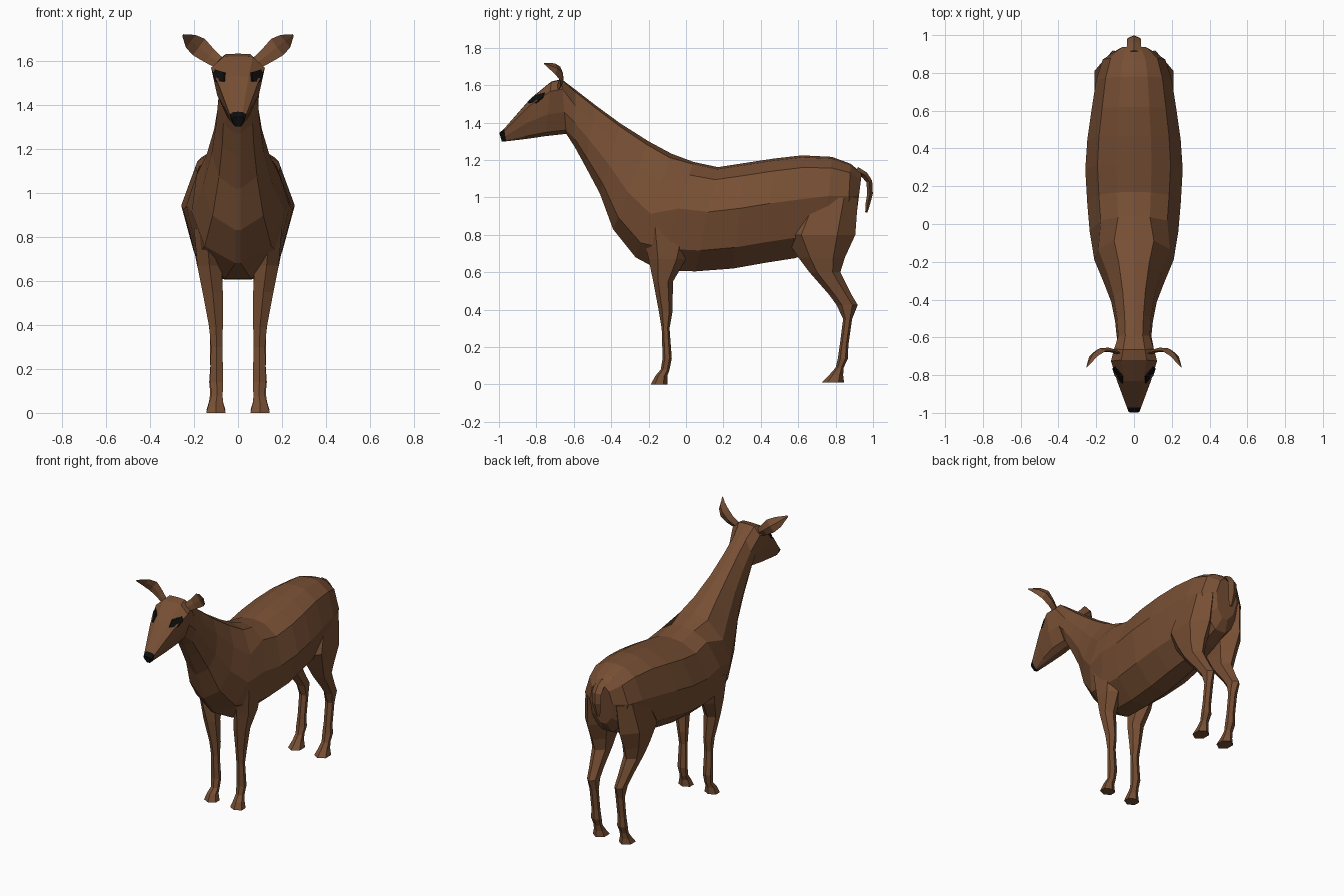
import bpy, bmesh, math
from mathutils import Vector
from mathutils.bvhtree import BVHTree


def material(name, color):
    m = bpy.data.materials.new(name)
    m.diffuse_color = (*color, 1)
    return m


brown = material("brown coat", (0.185, 0.078, 0.034))
black = material("black", (0.004, 0.004, 0.004))


def finish(name, bm, mats):
    bmesh.ops.recalc_face_normals(bm, faces=bm.faces)
    me = bpy.data.meshes.new(name)
    bm.to_mesh(me)
    bm.free()
    ob = bpy.data.objects.new(name, me)
    bpy.context.collection.objects.link(ob)
    for m in mats:
        me.materials.append(m)
    return ob


def loft(rings):
    """Skin a row of closed rings and cap both ends."""
    bm = bmesh.new()
    rows = [[bm.verts.new(p) for p in r] for r in rings]
    n = len(rows[0])
    for a, b in zip(rows, rows[1:]):
        for i in range(n):
            j = (i + 1) % n
            bm.faces.new((a[i], a[j], b[j], b[i]))
    bm.faces.new(rows[0])
    bm.faces.new(rows[-1])
    return bm


# Half sections: (share of the way from top to bottom, share of half width)
HEAD = [(0, 0), (0.01, 0.55), (0.18, 1), (0.6, 0.78), (0.93, 0.42), (1, 0)]
NECK = [(0, 0), (0.04, 0.5), (0.28, 0.9), (0.58, 1), (0.86, 0.72), (1, 0)]
BODY = [(0, 0), (0.02, 0.36), (0.12, 0.75), (0.43, 1), (0.8, 0.78), (1, 0.25)]

# Torso, neck and head: top y, top z, bottom y, bottom z, half width, section
spine = [
    (-0.998, 1.345, -0.985, 1.30, 0.028, HEAD),
    (-0.972, 1.368, -0.962, 1.30, 0.038, HEAD),
    (-0.83, 1.53, -0.86, 1.312, 0.088, HEAD),
    (-0.72, 1.62, -0.75, 1.328, 0.122, HEAD),
    (-0.665, 1.632, -0.64, 1.34, 0.105, HEAD),
    (-0.59, 1.575, -0.595, 1.27, 0.092, NECK),
    (-0.48, 1.49, -0.54, 1.17, 0.10, NECK),
    (-0.35, 1.395, -0.46, 1.02, 0.12, NECK),
    (-0.20, 1.30, -0.39, 0.83, 0.16, NECK),
    (-0.08, 1.235, -0.27, 0.68, 0.21, NECK),
    (0.04, 1.19, -0.14, 0.61, 0.235, BODY),
    (0.17, 1.162, 0.05, 0.605, 0.248, BODY),
    (0.32, 1.185, 0.25, 0.62, 0.258, BODY),
    (0.47, 1.208, 0.42, 0.65, 0.247, BODY),
    (0.62, 1.225, 0.58, 0.675, 0.225, BODY),
    (0.78, 1.217, 0.74, 0.73, 0.20, BODY),
    (0.88, 1.18, 0.86, 0.78, 0.165, BODY),
    (0.94, 1.13, 0.905, 0.85, 0.085, BODY),
]


def spine_ring(ty, tz, by, bz, w, section):
    half = [(w * k, ty + (by - ty) * t, tz + (bz - tz) * t) for t, k in section]
    half[-1] = (max(half[-1][0], 0.012), *half[-1][1:])
    return half + [(-x, y, z) for x, y, z in reversed(half[1:])]


bm = loft([spine_ring(*s) for s in spine])
tree = BVHTree.FromBMesh(bm)
for f in bm.faces:  # black nose tip
    f.material_index = int(f.calc_center_median().y < -0.972)
finish("body_neck_and_head", bm, [brown, black])

# Leg rings: x centre, front y, back y, z, half width
front_leg = [
    (0.145, -0.24, 0.06, 0.84, 0.055),
    (0.13, -0.20, 0.0, 0.67, 0.055),
    (0.115, -0.175, -0.07, 0.55, 0.046),
    (0.10, -0.145, -0.072, 0.39, 0.031),
    (0.097, -0.13, -0.088, 0.30, 0.026),
    (0.097, -0.125, -0.076, 0.14, 0.030),
    (0.095, -0.135, -0.088, 0.08, 0.025),
    (0.10, -0.165, -0.10, 0.045, 0.032),
    (0.10, -0.188, -0.10, 0.0, 0.044),
]
rear_leg = [
    (0.11, 0.62, 0.92, 1.0, 0.07),
    (0.125, 0.52, 0.905, 0.80, 0.085),
    (0.125, 0.60, 0.85, 0.68, 0.063),
    (0.12, 0.66, 0.825, 0.60, 0.05),
    (0.11, 0.765, 0.885, 0.48, 0.036),
    (0.105, 0.805, 0.918, 0.425, 0.031),
    (0.10, 0.84, 0.888, 0.35, 0.027),
    (0.10, 0.822, 0.868, 0.21, 0.026),
    (0.10, 0.812, 0.866, 0.14, 0.031),
    (0.10, 0.80, 0.843, 0.09, 0.026),
    (0.10, 0.765, 0.84, 0.05, 0.032),
    (0.10, 0.725, 0.845, 0.01, 0.044),
]


def leg_ring(s, x, y0, y1, z, w):
    cy, hy = (y0 + y1) / 2, (y1 - y0) / 2
    pts = []
    for i in range(6):
        a = math.pi / 3 * i
        pts.append((s * (x + w * math.sin(a) / 0.866), cy + hy * math.cos(a), z))
    return pts


# Ear path: centre point, half height, half thickness
ear = [
    ((0.085, -0.685, 1.59), 0.028, 0.018),
    ((0.13, -0.672, 1.622), 0.036, 0.018),
    ((0.178, -0.672, 1.662), 0.046, 0.014),
    ((0.215, -0.70, 1.688), 0.036, 0.012),
    ((0.25, -0.758, 1.716), 0.005, 0.004),
]


def ear_ring(s, c, h, t):
    c, up, out = Vector(c), Vector((-0.6, 0, 0.8)), Vector((0.3, 1, 0.2))
    pts = [c + up * h, c + out * t, c - up * h, c - out * t * 0.3]
    return [(s * p.x, p.y, p.z) for p in pts]


# Eye outline in side view: y, z
eye = [(-0.842, 1.505), (-0.805, 1.545), (-0.755, 1.558), (-0.762, 1.535), (-0.80, 1.503)]

for side, s in (("right", 1), ("left", -1)):
    finish("front_leg_" + side, loft([leg_ring(s, *r) for r in front_leg]), [brown])
    finish("rear_leg_" + side, loft([leg_ring(s, *r) for r in rear_leg]), [brown])
    finish("ear_" + side, loft([ear_ring(s, *r) for r in ear]), [brown])
    # Eye plate laid onto the cheek
    rim = []
    for y, z in eye:
        hit = tree.ray_cast(Vector((s, y, z)), Vector((-s, 0, 0)))[0]
        rim.append(hit)
    push = Vector((s * 0.006, -0.003, 0.002))
    finish("eye_" + side, loft([rim, [p + push for p in rim]]), [black])

# Tail: y, z, half width, half thickness
tail = [(0.91, 1.145, 0.035, 0.02), (0.955, 1.12, 0.036, 0.018), (0.98, 1.085, 0.036, 0.016),
        (0.984, 1.02, 0.034, 0.015), (0.972, 0.965, 0.026, 0.012), (0.964, 0.92, 0.012, 0.006)]
rings = []
for i, (y, z, w, t) in enumerate(tail):
    a, b = tail[max(i - 1, 0)], tail[min(i + 1, len(tail) - 1)]
    n = Vector((0, a[1] - b[1], b[0] - a[0])).normalized() * t
    c = Vector((0, y, z))
    rings.append([c + n, c + Vector((w, 0, 0)), c - n, c - Vector((w, 0, 0))])
finish("tail", loft(rings), [brown])
